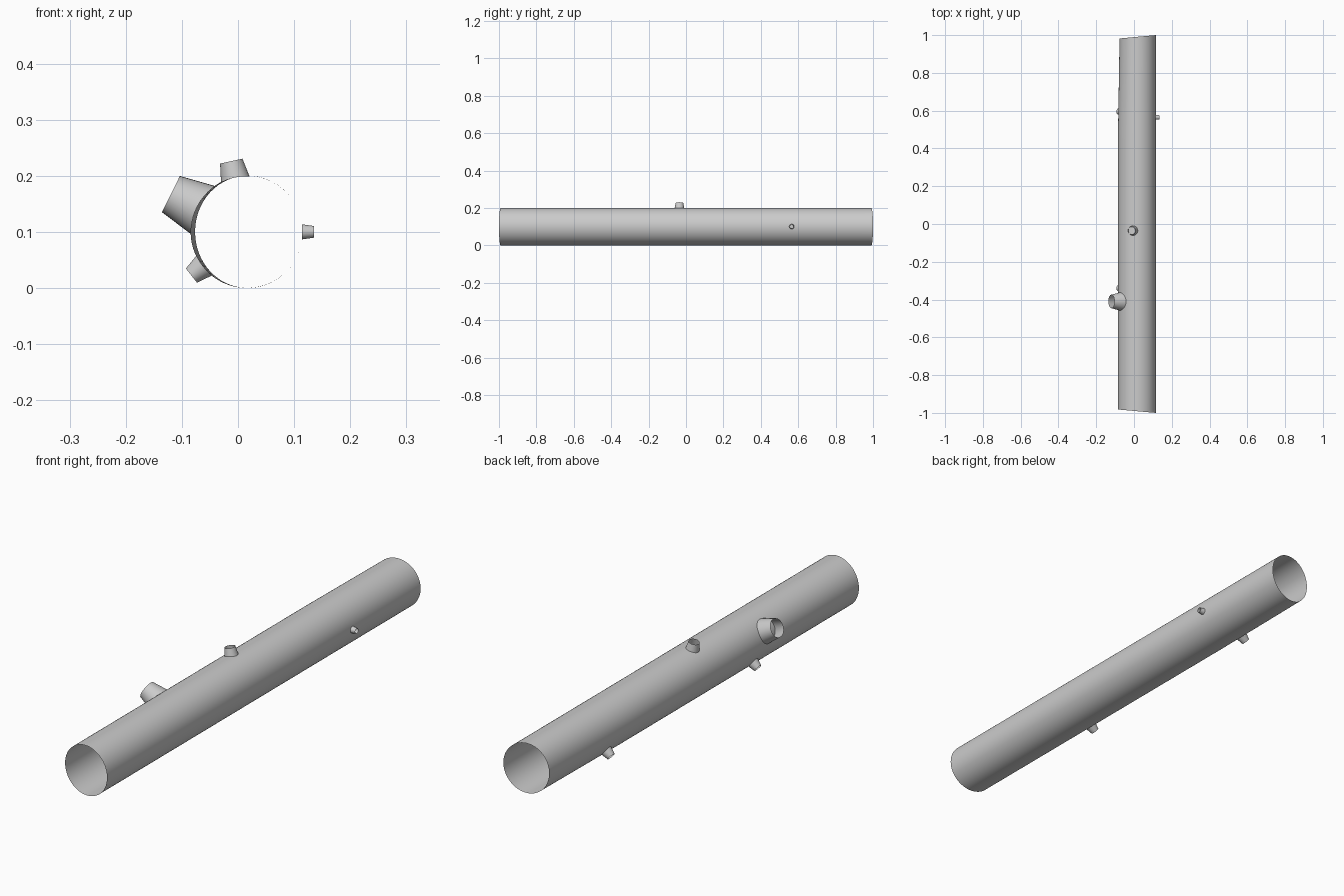
import bpy
from math import cos, sin, pi, radians, sqrt

if "Cube" in bpy.data.objects:
    bpy.data.objects.remove(bpy.data.objects["Cube"])

R, CX, CZ = 0.1, 0.0155, 0.1   # main pipe radius and axis position


def lofted(name, rings):
    """Open, thin surface through a list of equal-sized rings."""
    n = len(rings[0])
    verts = [p for ring in rings for p in ring]
    faces = [(k * n + i, (k + 1) * n + i, (k + 1) * n + (i + 1) % n, k * n + (i + 1) % n)
             for k in range(len(rings) - 1) for i in range(n)]
    me = bpy.data.meshes.new(name)
    me.from_pydata(verts, [], faces)
    me.update()
    ob = bpy.data.objects.new(name, me)
    bpy.context.collection.objects.link(ob)
    bpy.context.view_layer.objects.active = ob
    ob.select_set(True)
    bpy.ops.object.shade_smooth_by_angle(angle=radians(40))
    ob.select_set(False)
    return ob


def pipe_ring(t, n=64):
    """Ring at t in -1..1; ends lean so the left wall is shorter."""
    ring = []
    for i in range(n):
        a = 2 * pi * i / n
        left = (1 - cos(a)) / 2
        squeeze = 0.008 * max(0, (t - 0.5) / 0.5) * left ** 2
        ring.append((CX + R * cos(a) + squeeze, t * (1 - 0.018 * left), CZ + R * sin(a)))
    return ring


def stub(name, y, angle, r_base, r_end, reach, n=32):
    """Tapered open nozzle whose base follows the pipe wall."""
    a = radians(angle)
    base, end = [], []
    for i in range(n):
        b = 2 * pi * i / n
        for ring, r in ((base, r_base), (end, r_end)):
            side = r * cos(b)
            d = sqrt(R * R - side * side) - 0.001 if ring is base else reach
            ring.append((CX + d * cos(a) - side * sin(a), y + r * sin(b),
                         CZ + d * sin(a) + side * cos(a)))
    return lofted(name, [end, base])


# Main pipe
lofted("main_pipe", [pipe_ring(-1 + k / 10) for k in range(21)][::-1])

# Branch nozzles: position, direction, base radius, end radius, reach
stub("large_nozzle", -0.41, 153.5, 0.048, 0.036, 0.151)
stub("top_nozzle", -0.035, 102.3, 0.026, 0.0204, 0.129)
stub("right_nozzle", 0.565, 0, 0.0135, 0.0105, 0.1195)
for i, y in enumerate((-0.34, 0.595)):
    stub(f"lower_nozzle_{i + 1}", y, 218.4, 0.0225, 0.0161, 0.1256)
